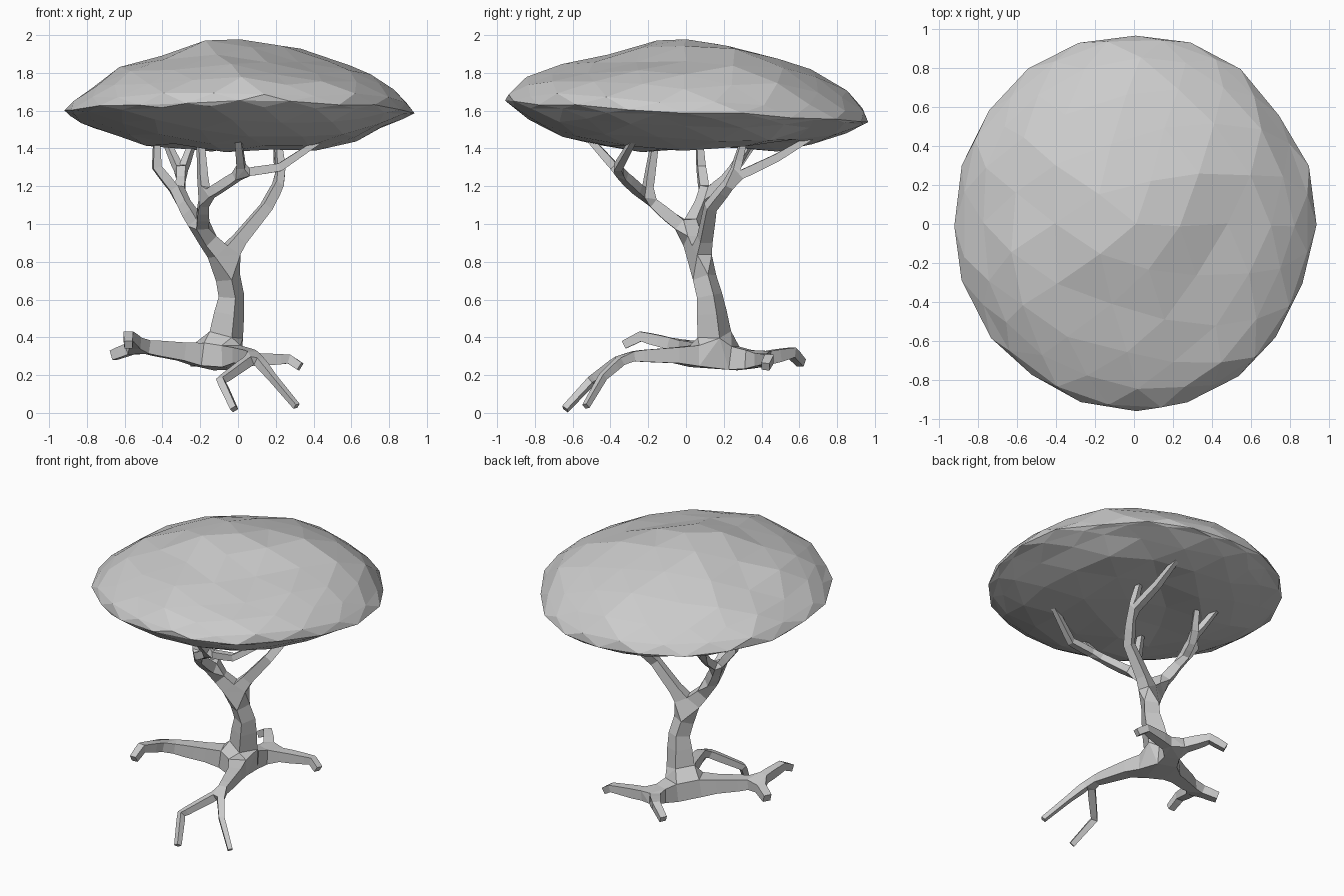
import bpy, bmesh, math, random
from mathutils import Vector, noise

random.seed(4)
cube = bpy.data.objects.get("Cube")
if cube:
    bpy.data.objects.remove(cube)

grey = bpy.data.materials.new("light_grey")
grey.use_nodes = True
grey.diffuse_color = (0.6, 0.6, 0.6, 1)
grey.node_tree.nodes["Principled BSDF"].inputs["Base Color"].default_value = (0.6, 0.6, 0.6, 1)


def add_object(name, mesh):
    obj = bpy.data.objects.new(name, mesh)
    bpy.context.collection.objects.link(obj)
    mesh.materials.append(grey)
    return obj


# Trunk, branches and roots: a skeleton of named joints (x, y, z, radius)
joints = {}
links = []


def limb(start, *points):
    """Chain of joints growing from the named start joint."""
    previous = start
    for name, x, y, z, radius in points:
        joints[name] = (x, y, z, radius)
        if previous:
            links.append((previous, name))
        previous = name


# Trunk
limb(None, ("hub", -.1, .17, .29, .085), ("lower_trunk", -.06, .15, .42, .07),
     ("mid_trunk", -.035, .125, .62, .05), ("upper_trunk", -.07, .075, .8, .052))
# Rear right-hand limb
limb("upper_trunk", ("rear_0", .01, .1, .92, .034), ("rear_1", .15, .13, 1.09, .028),
     ("rear_2", .23, .25, 1.24, .025), ("rear_3", .21, .48, 1.35, .021),
     ("rear_tip", .2, .68, 1.47, .014))
limb("rear_2", ("rear_side_tip", .21, .31, 1.46, .014))
# Left fork and front limb
limb("upper_trunk", ("fork", -.19, .02, .95, .038), ("front_1", -.18, -.21, 1.14, .026),
     ("front_2", .02, -.35, 1.27, .024), ("front_3", .22, -.36, 1.3, .021),
     ("front_tip", .46, -.27, 1.46, .014))
limb("front_1", ("front_up_tip", -.2, -.16, 1.46, .016))
limb("front_2", ("front_out_tip", 0, -.52, 1.46, .016))
# Side limb
limb("fork", ("side_1", -.31, .1, 1.15, .027), ("side_2", -.43, .08, 1.3, .022),
     ("side_tip", -.43, .07, 1.46, .016))
limb("side_1", ("side_3", -.3, .23, 1.26, .023), ("side_back_tip", -.23, .36, 1.46, .014))
limb("side_3", ("side_out_tip", -.39, .38, 1.46, .014))
# Front root with two claws
limb("hub", ("root_f1", .01, -.05, .305, .042), ("root_f2", .09, -.32, .3, .026),
     ("claw_1", -.09, -.5, .17, .02), ("claw_1_tip", -.02, -.64, .02, .017))
limb("root_f2", ("claw_2", .18, -.44, .19, .018), ("claw_2_tip", .31, -.53, .035, .015))
# Side root
limb("hub", ("root_s1", -.3, .08, .325, .048), ("root_s2", -.53, -.03, .355, .035),
     ("root_s3", -.58, -.24, .405, .026), ("root_s3_tip", -.58, -.33, .36, .022))
limb("root_s2", ("root_s4_tip", -.66, .04, .305, .026))
# Back root
limb("hub", ("root_b1", -.02, .38, .28, .042), ("root_b2", .27, .44, .285, .024),
     ("root_b2_tip", .33, .42, .245, .022))
limb("root_b1", ("root_b3", -.16, .56, .32, .026), ("root_b3_tip", -.25, .61, .265, .022))

names = list(joints)
mesh = bpy.data.meshes.new("trunk_and_roots")
mesh.from_pydata([joints[n][:3] for n in names],
                 [(names.index(a), names.index(b)) for a, b in links], [])
trunk = add_object("trunk_and_roots", mesh)
skin = trunk.modifiers.new("skin", 'SKIN')
skin.branch_smoothing = 0.3
for name, data in zip(names, mesh.skin_vertices[0].data):
    data.radius = [joints[name][3]] * 2
    data.use_root = name == "hub"

# Canopy: faceted dome with a sharp tilted rim and a shallow underside
# Lumps and hollows of the upper side: x, y, height, spread
lumps = [(.35, -.45, -.06, .25), (.52, .35, .07, .22), (-.05, -.8, .03, .2),
         (0, .72, .03, .22), (-.12, -.22, .04, .2), (-.05, .15, .02, .2)]
mesh = bpy.data.meshes.new("canopy")
bm = bmesh.new()
bmesh.ops.create_icosphere(bm, subdivisions=3, radius=1)
for v in bm.verts:
    d = v.co.copy()
    r = min(1, d.xy.length)
    bump = noise.noise(d * 2.5 + Vector((3, 1, 7)))
    x = d.x * (.92 + .02 * d.y) + random.uniform(-.015, .015)
    y = d.y * .97 + random.uniform(-.015, .015)
    if d.z > 0:
        rise = .375 * (1 - r ** 1.5) ** .65 + .02 * bump * d.z
        for lx, ly, height, spread in lumps:
            near = ((x - lx) ** 2 + (y - ly) ** 2) / spread ** 2
            rise += height * math.exp(-near) * d.z
    else:
        rise = -.185 * min(1, (1 - r) / .42) ** .85 + .04 * bump * d.z
    tilt = -.05 * d.y * (1 - d.z * d.z)
    v.co = (x, y, 1.595 + rise + tilt + random.uniform(-.01, .01))
bm.to_mesh(mesh)
bm.free()
add_object("canopy", mesh)
